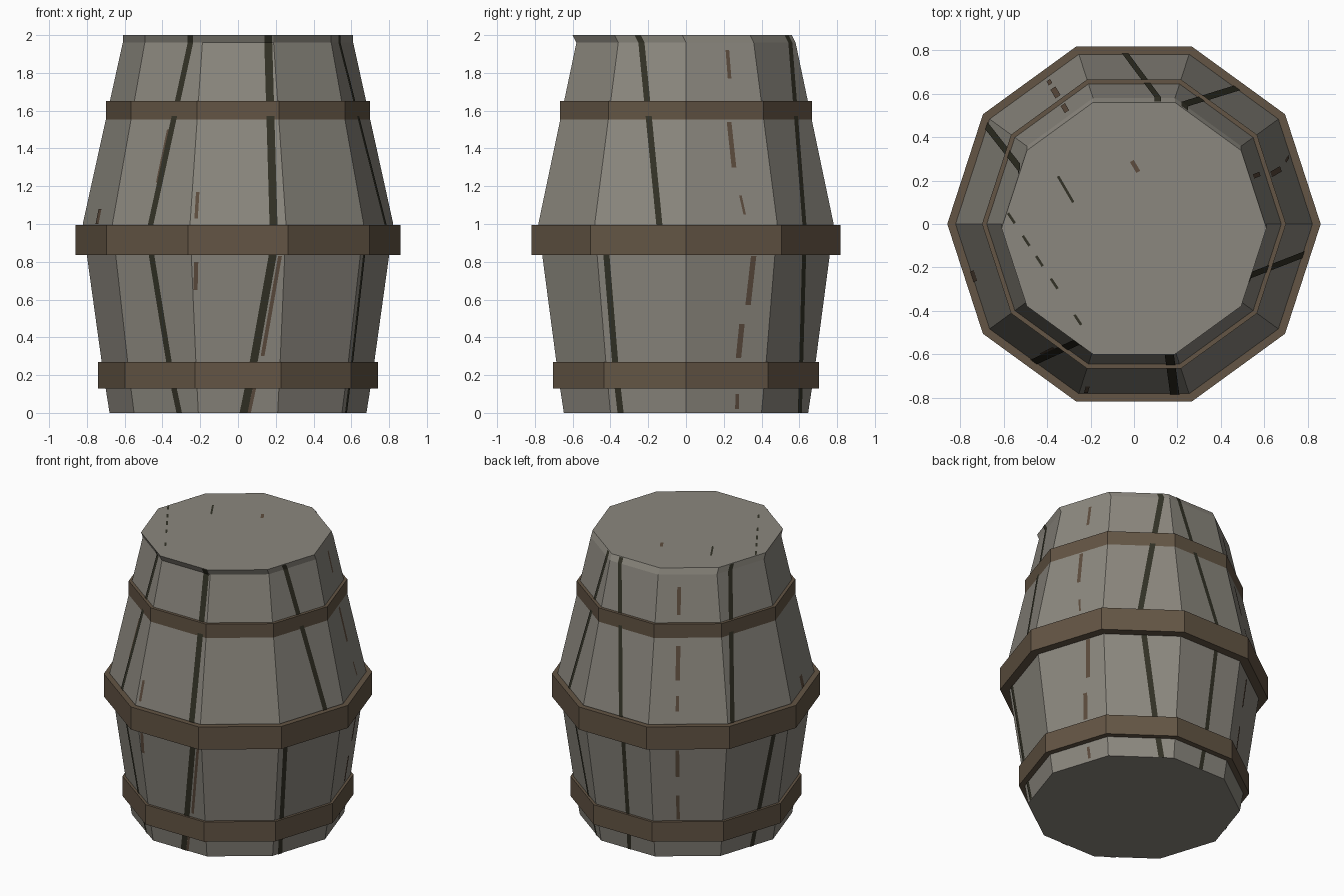
import bpy, bmesh, math
from mathutils import Vector

if "Cube" in bpy.data.objects:
    bpy.data.objects.remove(bpy.data.objects["Cube"])

N = 10
# body profile: height, radius, y shift (the lid leans slightly forward)
PROFILE = [(0, .68, 0), (.2, .712, 0), (.92, .812, 0), (1.0, .822, 0),
           (1.96, .61, 0), (2.0, .61, -.02)]


def material(name, rgb):
    m = bpy.data.materials.new(name)
    m.diffuse_color = (*rgb, 1)
    m.use_nodes = True
    m.node_tree.nodes["Principled BSDF"].inputs["Base Color"].default_value = m.diffuse_color
    return m


WOOD = material("weathered_grey_wood", (.26, .245, .21))
HOOP = material("brown_hoop", (.125, .09, .058))
DARK = material("dark_crack", (.032, .031, .019))
RUST = material("brown_stain", (.11, .073, .048))


def make_object(name, bm, mat):
    me = bpy.data.meshes.new(name)
    bm.to_mesh(me)
    bm.free()
    me.materials.append(mat)
    ob = bpy.data.objects.new(name, me)
    bpy.context.collection.objects.link(ob)
    return ob


def corner(k, r, z, cy=0):
    a = k * 2 * math.pi / N
    return Vector((r * math.cos(a), r * math.sin(a) + cy, z))


def loft(name, rings, mat, closed=False):
    """Skin decagon rings; cap the ends, or join last to first if closed."""
    bm = bmesh.new()
    loops = [[bm.verts.new(corner(k, r, z, cy)) for k in range(N)] for z, r, cy in rings]
    pairs = list(zip(loops, loops[1:]))
    if closed:
        pairs.append((loops[-1], loops[0]))
    else:
        bm.faces.new(loops[0][::-1])
        bm.faces.new(loops[-1])
    for a, b in pairs:
        for i in range(N):
            j = (i + 1) % N
            bm.faces.new((a[i], a[j], b[j], b[i]))
    bmesh.ops.recalc_face_normals(bm, faces=bm.faces)
    return make_object(name, bm, mat)


def on_body(facet, t, z):
    """Point on a side facet: t runs 0..1 across it."""
    for (z0, r0, c0), (z1, r1, c1) in zip(PROFILE, PROFILE[1:]):
        if z <= z1:
            f = (z - z0) / (z1 - z0)
            r, c = r0 + (r1 - r0) * f, c0 + (c1 - c0) * f
            break
    return corner(facet, r, z, c).lerp(corner(facet + 1, r, z, c), t)


def add_stripe(bm, facet, pts, width, lift=.004):
    """Thin painted strip following (t, z) points, bottom to top."""
    a = (facet + .5) * 2 * math.pi / N
    out = Vector((math.cos(a), math.sin(a), 0)) * lift
    side = Vector((-math.sin(a), math.cos(a), 0)) * width / 2
    rows = []
    for t, z in pts:
        p = on_body(facet, t, z) + out
        rows.append((bm.verts.new(p - side), bm.verts.new(p + side)))
    for (a0, a1), (b0, b1) in zip(rows, rows[1:]):
        bm.faces.new((a0, a1, b1, b0))


def add_top_dash(bm, p, q, width):
    p, q = Vector((*p, 2.0)), Vector((*q, 2.0))
    d = (q - p).normalized() * width / 2
    s = Vector((-d.y, d.x, 0))
    bm.faces.new([bm.verts.new(v) for v in (p - s, q - s, q + s, p + s)])


# Barrel body
loft("barrel_body", PROFILE, WOOD)

# Hoops
for name, z0, z1, r, inner in (("lower_hoop", .13, .27, .74, .67),
                               ("middle_hoop", .835, .995, .86, .77),
                               ("upper_hoop", 1.535, 1.65, .70, .64)):
    loft(name, [(z0, inner, 0), (z0, r, 0), (z1, r, 0), (z1, inner, 0)], HOOP, True)

# Dark cracks: facet, width, t at heights 0, .2, .84 (below hoop) and 1, 1.96 (above)
bm = bmesh.new()
for facet, w, t0, t1, t2, t3, t4 in ((7, .042, .57, .66, .885, .87, .925),
                                     (6, .036, .71, .63, .47, .50, .80),
                                     (9, .034, .137, .12, .106, .71, .345),
                                     (1, .036, .81, .72, .51, .47, .86),
                                     (2, .03, .53, .56, .59, .58, .21),
                                     (4, .034, .59, .63, .78, .067, .275)):
    add_stripe(bm, facet, [(t0, 0), (t1, .2), (t2, .88)], w)
    add_stripe(bm, facet, [(t3, .96), (t3, 1.0), (t4, 1.96), (t4, 1.998)], w)
make_object("dark_cracks", bm, DARK)

# Brown stains: facet, width, t and z at bottom, t and z at top
bm = bmesh.new()
for facet, w, ta, za, tb, zb in (
        (0, .02, .60, 1.77, .60, 1.92), (0, .026, .57, 1.3, .55, 1.54),
        (0, .014, .65, 1.05, .62, 1.15), (0, .03, .73, .57, .76, .83),
        (0, .03, .65, .29, .67, .47), (0, .02, .67, .02, .66, .1),
        (3, .024, .36, 1.7, .36, 1.88), (3, .028, .36, 1.28, .36, 1.5),
        (3, .02, .36, 1.08, .36, 1.18), (3, .024, .36, .6, .36, .8),
        (3, .022, .36, .28, .36, .46),
        (5, .05, .5, 1.0, .5, 1.08), (6, .03, .53, 1.22, .60, 1.5),
        (7, .018, .06, 1.03, .06, 1.17), (7, .022, .03, .65, .05, .8),
        (7, .02, .79, .3, .95, .83), (7, .018, .64, 0, .70, .13)):
    add_stripe(bm, facet, [(ta, za), (tb, zb)], w, .003)
make_object("brown_stains", bm, RUST)

# Broken scratches on the lid (a hair above the surface)
bm = bmesh.new()
for f in (0, .2, .38, .58, .9):
    a, b = Vector((-.58, .05)), Vector((-.24, -.47))
    add_top_dash(bm, a.lerp(b, f), a.lerp(b, f + .09), .012)
add_top_dash(bm, (-.35, .22), (-.28, .1), .012)
lid = make_object("lid_scratches", bm, DARK)
lid.location.z = .002
bm = bmesh.new()
add_top_dash(bm, (-.01, .29), (.02, .24), .02)
spot = make_object("lid_stain", bm, RUST)
spot.location.z = .002
